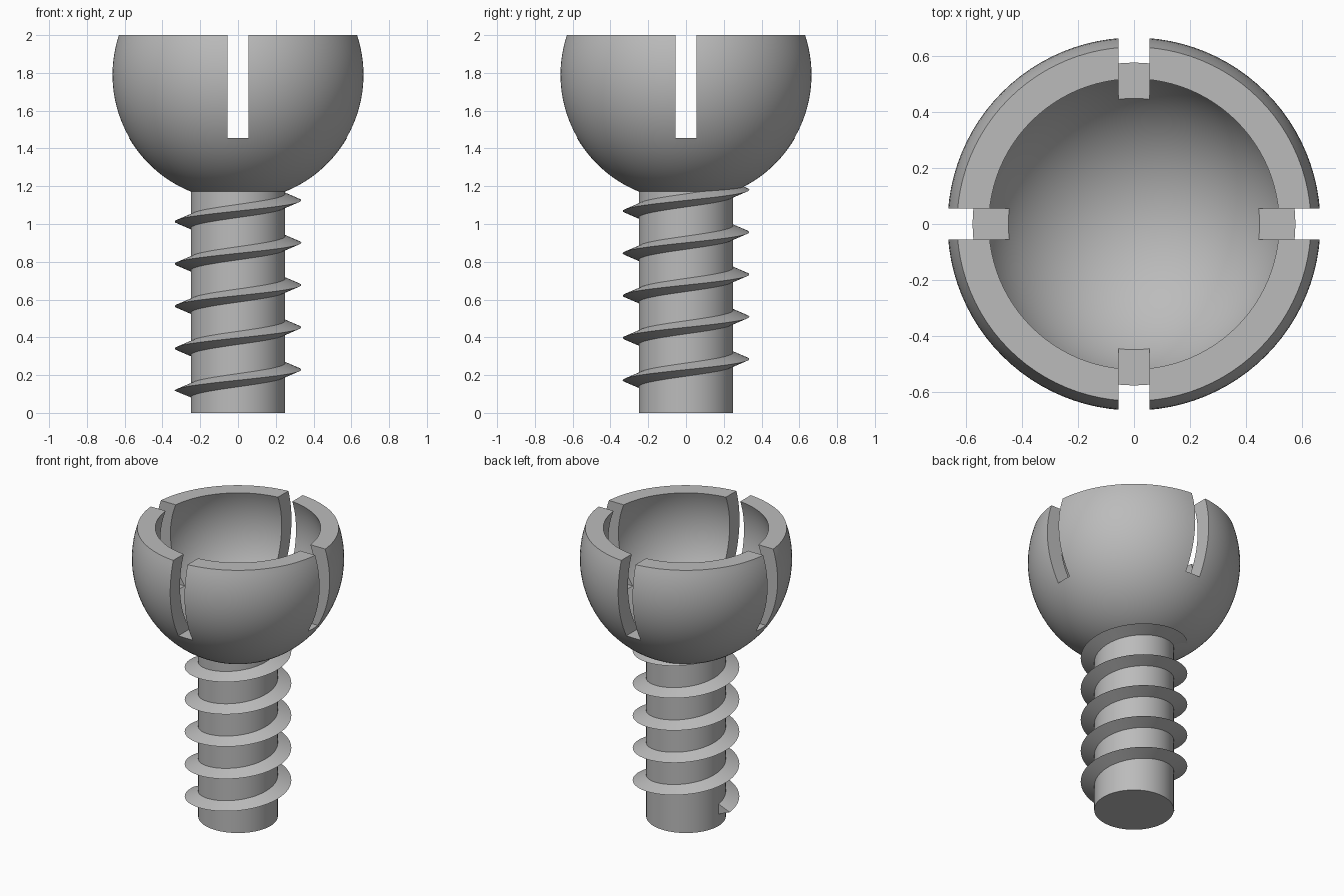
import bpy, bmesh, math
from mathutils import Matrix, Vector

if "Cube" in bpy.data.objects:
    bpy.data.objects.remove(bpy.data.objects["Cube"], do_unlink=True)

# Main dimensions
TOP, CENTRE = 2.0, 1.79
OUTER, INNER = 0.667, 0.56
SHANK = 0.25
SLOT_WIDTH, SLOT_FLOOR = 0.11, 1.456
PITCH, TURNS, THREAD_START = 0.224, 5, 0.117

steel = bpy.data.materials.new("steel grey")
steel.use_nodes = True
colour = (0.5, 0.5, 0.5, 1)
steel.diffuse_color = colour
steel.node_tree.nodes["Principled BSDF"].inputs["Base Color"].default_value = colour


def make_object(name, bm):
    bmesh.ops.recalc_face_normals(bm, faces=bm.faces)
    mesh = bpy.data.meshes.new(name)
    bm.to_mesh(mesh)
    bm.free()
    mesh.materials.append(steel)
    obj = bpy.data.objects.new(name, mesh)
    bpy.context.collection.objects.link(obj)
    return obj


def activate(obj):
    bpy.ops.object.select_all(action="DESELECT")
    obj.select_set(True)
    bpy.context.view_layer.objects.active = obj


def smooth(obj):
    activate(obj)
    bpy.ops.object.shade_smooth_by_angle(angle=math.radians(30))


def lathe(name, points, segments=96):
    bm = bmesh.new()
    verts = [bm.verts.new((r, 0, z)) for r, z in points]
    edges = [bm.edges.new(pair) for pair in zip(verts, verts[1:])]
    bmesh.ops.spin(bm, geom=verts + edges, cent=(0, 0, 0), axis=(0, 0, 1),
                   angle=math.tau, steps=segments, use_merge=True)
    bmesh.ops.remove_doubles(bm, verts=bm.verts, dist=1e-5)
    return make_object(name, bm)


def arc(radius, steps=36):
    # Sphere profile from the lower pole to the flat rim
    end = math.asin((TOP - CENTRE) / radius)
    angles = [-math.pi / 2 + (end + math.pi / 2) * i / steps for i in range(steps + 1)]
    pts = [(radius * math.cos(a), CENTRE + radius * math.sin(a)) for a in angles]
    pts[0] = (0, CENTRE - radius)
    return pts


# Hollow ball socket with a flat rim
socket = lathe("socket", arc(OUTER) + arc(INNER)[::-1])

# Two crossing slots cut through the socket wall
for name, turn in (("slot_cutter_x", 0), ("slot_cutter_y", math.pi / 2)):
    bm = bmesh.new()
    height = 1.0
    bmesh.ops.create_cube(bm, size=1, matrix=Matrix.Rotation(turn, 4, "Z")
                          @ Matrix.Translation((0, 0, SLOT_FLOOR + height / 2))
                          @ Matrix.Diagonal((2, SLOT_WIDTH, height, 1)))
    cutter = make_object(name, bm)
    activate(socket)
    mod = socket.modifiers.new("slot", "BOOLEAN")
    mod.operation, mod.solver, mod.object = "DIFFERENCE", "EXACT", cutter
    bpy.ops.object.modifier_apply(modifier=mod.name)
    bpy.data.objects.remove(cutter, do_unlink=True)
smooth(socket)

# Plain cylindrical shank
shank = lathe("shank", [(0, 0), (SHANK, 0), (SHANK, 1.2), (0, 1.2)])
smooth(shank)

# Helical thread with a sharp triangular section, rooted inside the shank
bm = bmesh.new()
section = [(0.235, -0.041), (0.335, 0), (0.235, 0.041)]
steps = 72 * TURNS
rings = []
for i in range(steps + 1):
    turn = i / steps * TURNS
    spin = Matrix.Rotation(math.pi + turn * math.tau, 3, "Z")
    rings.append([bm.verts.new(spin @ Vector((r, 0, THREAD_START + turn * PITCH + z)))
                  for r, z in section])
for a, b in zip(rings, rings[1:]):
    for j in range(3):
        k = (j + 1) % 3
        bm.faces.new((a[j], a[k], b[k], b[j]))
bm.faces.new(rings[0])
bm.faces.new(rings[-1])
thread = make_object("thread", bm)
smooth(thread)
